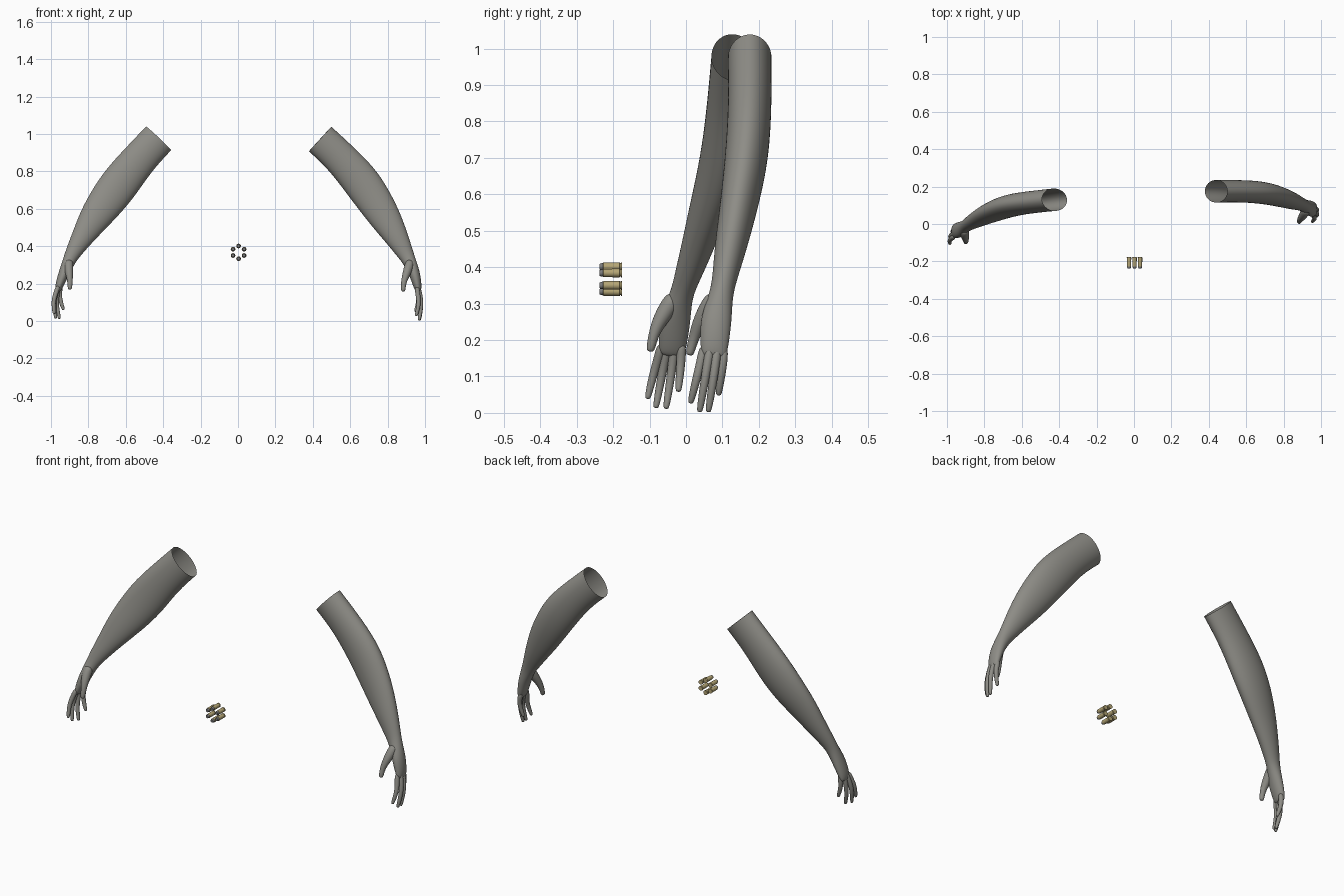
import bpy, bmesh, math
from mathutils import Vector

if "Cube" in bpy.data.objects:
    bpy.data.objects.remove(bpy.data.objects["Cube"])


def material(name, rgb):
    m = bpy.data.materials.new(name)
    m.diffuse_color = (*rgb, 1)
    m.use_nodes = True
    m.node_tree.nodes["Principled BSDF"].inputs["Base Color"].default_value = m.diffuse_color
    return m


SKIN = material("warm grey", (0.27, 0.265, 0.24))
BRASS = material("brass", (0.46, 0.38, 0.18))
LEAD = material("lead grey", (0.20, 0.20, 0.20))


def finish(name, bm, mats):
    bmesh.ops.recalc_face_normals(bm, faces=bm.faces)
    mesh = bpy.data.meshes.new(name)
    bm.to_mesh(mesh)
    bm.free()
    for m in mats:
        mesh.materials.append(m)
    for p in mesh.polygons:
        p.use_smooth = True
    ob = bpy.data.objects.new(name, mesh)
    bpy.context.collection.objects.link(ob)
    return ob


def limb(name, stations, sides, open_start):
    """Smooth tube through (x, y, z, thickness, breadth) stations, breadth along y."""
    bm = bmesh.new()
    grow = 1 / (2 / 3 + math.cos(math.tau / sides) / 3)
    pts = [Vector(s[:3]) for s in stations]
    rings = []
    for i, s in enumerate(stations):
        t = (pts[min(i + 1, len(pts) - 1)] - pts[max(i - 1, 0)]).normalized()
        u = t.cross(Vector((0, 1, 0))).normalized()
        v = u.cross(t)
        ring = []
        for k in range(sides):
            a = math.tau * k / sides
            ring.append(bm.verts.new(pts[i] + grow * (u * s[3] * math.cos(a) + v * s[4] * math.sin(a))))
        rings.append(ring)
    for r, q in zip(rings, rings[1:]):
        for k in range(sides):
            n = (k + 1) % sides
            bm.faces.new((r[k], r[n], q[n], q[k]))
    bm.faces.new(rings[-1])
    if not open_start:
        bm.faces.new(rings[0])
    ob = finish(name, bm, [SKIN])
    sub = ob.modifiers.new("smooth", 'SUBSURF')
    sub.levels = sub.render_levels = 2
    return ob


def digit(name, path, radii):
    # extra narrow ring gives a rounded fingertip
    end = Vector(path[-1])
    back = (end - Vector(path[-2])).normalized()
    rows = [(*p, r, r) for p, r in zip(path, radii)]
    r = radii[-1]
    rows[-1] = (*(end - back * 0.007), r, r)
    rows.append((*end, r * 0.6, r * 0.6))
    limb(name, rows, 8, False)


# arms: elbow-side opening down to the knuckles
limb("right_arm", [
    (.439, .175, .973, .089, .060), (.545, .176, .876, .089, .059),
    (.651, .172, .757, .101, .060), (.723, .160, .653, .096, .057),
    (.790, .141, .547, .084, .050), (.848, .121, .448, .063, .043),
    (.887, .107, .375, .047, .034), (.914, .097, .325, .036, .031),
    (.942, .083, .262, .030, .043), (.956, .079, .205, .025, .040),
    (.963, .077, .168, .018, .036), (.966, .075, .150, .010, .030)], 12, True)
limb("left_arm", [
    (-.425, .130, .976, .092, .060), (-.530, .119, .865, .093, .059),
    (-.625, .107, .745, .105, .060), (-.700, .087, .643, .099, .058),
    (-.770, .058, .547, .083, .051), (-.832, .029, .448, .059, .043),
    (-.878, .003, .372, .043, .035), (-.902, -.012, .325, .034, .030),
    (-.928, -.030, .262, .029, .043), (-.950, -.035, .205, .024, .040),
    (-.961, -.038, .172, .018, .036), (-.966, -.040, .155, .010, .030)], 12, True)

# fingers: knuckle, middle joint, tip
FINGER = (.013, .0125, .0115, .009)
fingers = {
    "right_index": ((.956, .050, .185), (.962, .041, .140), (.968, .028, .090), (.952, .012, .026)),
    "right_middle": ((.962, .068, .185), (.974, .060, .140), (.982, .051, .085), (.968, .037, .002)),
    "right_ring": ((.962, .087, .185), (.974, .081, .140), (.982, .074, .085), (.970, .061, .002)),
    "right_little": ((.955, .103, .185), (.965, .102, .145), (.966, .097, .105), (.948, .089, .048)),
    "left_index": ((-.960, -.066, .190), (-.974, -.076, .150), (-.988, -.090, .105), (-.983, -.106, .038)),
    "left_middle": ((-.960, -.048, .190), (-.973, -.057, .150), (-.986, -.068, .095), (-.974, -.083, .013)),
    "left_ring": ((-.958, -.030, .190), (-.966, -.035, .150), (-.972, -.043, .090), (-.954, -.055, .011)),
    "left_little": ((-.948, -.012, .190), (-.954, -.013, .155), (-.952, -.016, .115), (-.932, -.021, .058)),
}
for name, path in fingers.items():
    digit(name + "_finger", path, FINGER)

# thumbs with a thick base blending into the palm
THUMB = (.022, .025, .020, .014, .012)
digit("right_thumb", ((.922, .080, .325), (.912, .059, .285), (.898, .036, .245),
                      (.885, .021, .205), (.883, .009, .158)), THUMB)
digit("left_thumb", ((-.902, -.028, .325), (-.906, -.050, .288), (-.902, -.074, .250),
                     (-.898, -.089, .215), (-.899, -.099, .168)), THUMB)

# cartridge profile as (y, radius): lead nose, brass case, groove and rim
PROFILE = [(-.237, .0), (-.237, .0075), (-.234, .0095), (-.228, .0102), (-.227, .0115),
           (-.182, .0118), (-.181, .0100), (-.179, .0100), (-.178, .0125), (-.176, .0125), (-.176, .0)]


def cartridge(name, cx, cz, sides=16):
    bm = bmesh.new()
    rings = []
    for y, r in PROFILE:
        n = 1 if r == 0 else sides
        rings.append([bm.verts.new((cx + r * math.cos(math.tau * k / n), y,
                                    cz + r * math.sin(math.tau * k / n))) for k in range(n)])
    for i, (a, b) in enumerate(zip(rings, rings[1:])):
        for k in range(sides):
            n = (k + 1) % sides
            corners = [a[k % len(a)], a[n % len(a)], b[n % len(b)], b[k % len(b)]]
            f = bm.faces.new(list(dict.fromkeys(corners)))
            f.material_index = 1 if i < 3 else 0
    ob = finish(name, bm, [BRASS, LEAD])
    bpy.context.view_layer.objects.active = ob
    ob.select_set(True)
    bpy.ops.object.shade_smooth_by_angle(angle=math.radians(35))
    ob.select_set(False)


# ring of six cartridges
for i in range(6):
    a = math.radians(90 + 60 * i)
    cartridge(f"cartridge_{i + 1}", .003 + .034 * math.cos(a), .367 + .034 * math.sin(a))
